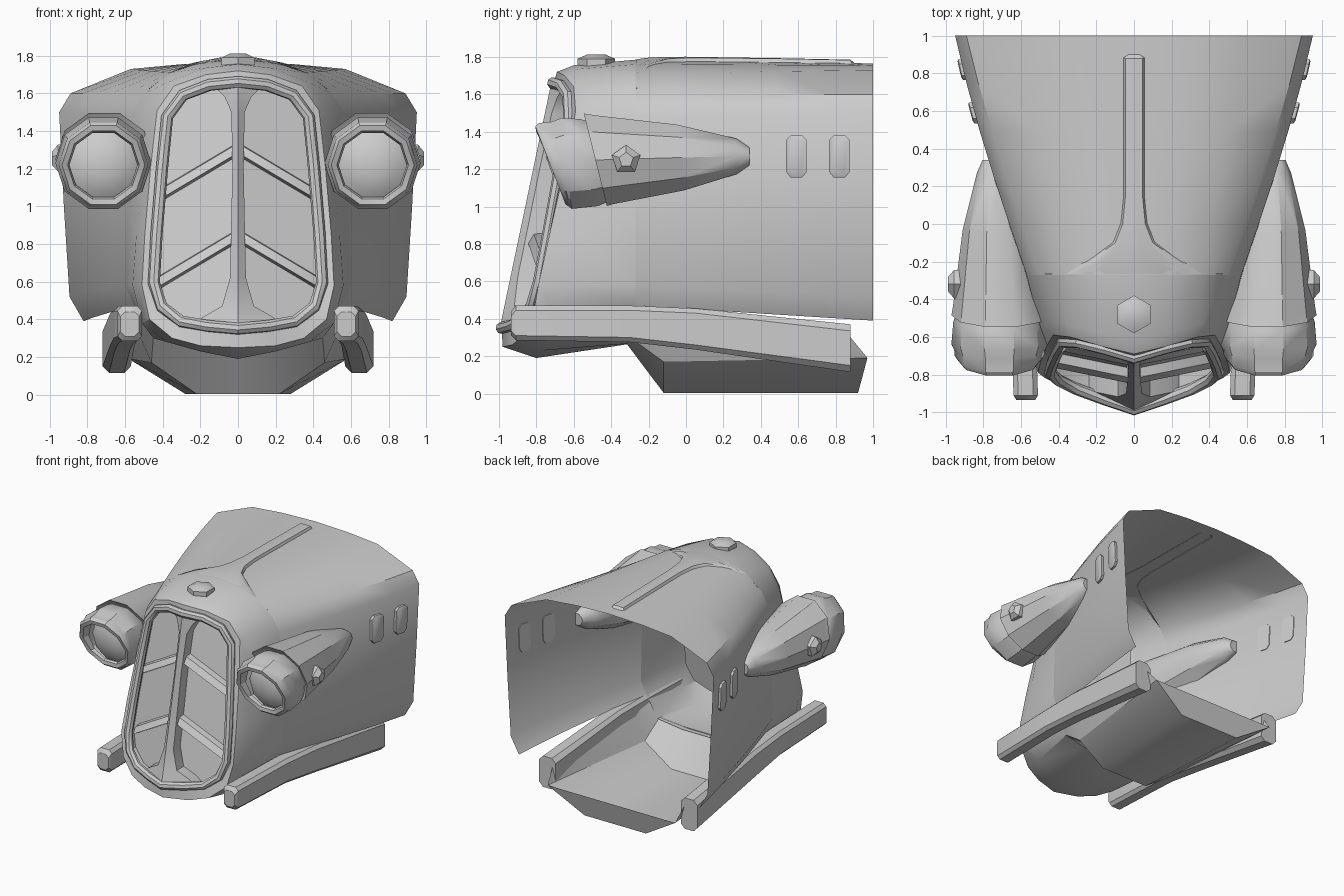
import bpy, bmesh
from math import sin, cos, pi
from mathutils import Vector

if "Cube" in bpy.data.objects:
    bpy.data.objects.remove(bpy.data.objects["Cube"])


def loft(name, rings, closed=False, cap0=False, cap1=False, mirror=False):
    """Skin a list of equal-length point rings; optionally mirror over x."""
    bm = bmesh.new()
    vs = [[bm.verts.new(p) for p in r] for r in rings]
    n = len(rings[0])
    for a, b in zip(vs, vs[1:]):
        for i in range(n if closed else n - 1):
            j = (i + 1) % n
            bm.faces.new((a[i], a[j], b[j], b[i]))
    if cap0:
        bm.faces.new(vs[0][::-1])
    if cap1:
        bm.faces.new(vs[-1])
    bmesh.ops.remove_doubles(bm, verts=bm.verts, dist=0.0005)
    bmesh.ops.recalc_face_normals(bm, faces=bm.faces)
    me = bpy.data.meshes.new(name)
    bm.to_mesh(me)
    bm.free()
    ob = bpy.data.objects.new(name, me)
    bpy.context.collection.objects.link(ob)
    if mirror:
        m = ob.modifiers.new("Mirror", 'MIRROR')
        m.use_clip = True
    return ob


def tube(name, pts, r, closed=False, mirror=False):
    """Round bar along a path (eight-sided), built from mitred rings."""
    pts = [Vector(p) for p in pts]
    n, rings = len(pts), []
    for i, p in enumerate(pts):
        a = pts[i - 1] if (i or closed) else p
        b = pts[(i + 1) % n] if (i < n - 1 or closed) else p
        t = (b - a).normalized()
        u = Vector((0, 1, 0.2))
        u = (u - t * u.dot(t)).normalized()
        v = t.cross(u)
        rings.append([p + r * (u * cos(k * pi / 4) + v * sin(k * pi / 4)) for k in range(8)])
    if closed:
        rings.append(rings[0])
    return loft(name, rings, True, not closed, not closed, mirror)


def lerp(a, b, t):
    return a + (b - a) * t


def prow(x, z, back=0.0):
    """Leaning V-shaped plane that carries the grille."""
    return (x, -0.985 + (z - 0.33) * 0.21 + 0.33 * abs(x) + back, z)


# Nose: half rings from the grille opening back to the hood
A = [(0, 1.68), (.16, 1.665), (.31, 1.61), (.40, 1.49), (.43, 1.2), (.46, .85),
     (.475, .58), (.43, .45), (.32, .37), (.17, .345), (0, .33)]
lip = [(0, -.69, 1.72), (.17, -.65, 1.70), (.34, -.60, 1.64), (.43, -.59, 1.51),
       (.465, -.65, 1.2), (.495, -.73, .85), (.51, -.79, .58), (.47, -.82, .40),
       (.35, -.88, .30), (.2, -.93, .26), (0, -.98, .25)]
shoulder = [(0, -.60, 1.755), (.18, -.58, 1.735), (.36, -.53, 1.665), (.455, -.52, 1.53),
            (.50, -.55, 1.3), (.54, -.61, .85), (.56, -.66, .58), (.51, -.68, .38),
            (.38, -.72, .28), (.2, -.77, .23), (0, -.80, .19)]
front = [(0, 1.785), (.2, 1.76), (.36, 1.71), (.5, 1.60), (.57, 1.48), (.59, 1.0),
         (.60, .58), (.55, .47), (.45, .3), (.22, .27), (0, .27)]
rear = [(0, 1.765), (.3, 1.755), (.57, 1.73), (.89, 1.60), (.95, 1.5), (.925, 1.0),
        (.895, .52), (.82, .39)]
Y0 = -0.27
loft("nose", [[prow(*p) for p in A], lip, shoulder, [(x, Y0, z) for x, z in front]], mirror=True)


# Hood: open shell widening to the rear
def hood(y):
    t = (y - Y0) / (1 - Y0)
    k = 1 + 0.11 * t * (1 - t)
    return [(lerp(a[0], b[0], t) * k, lerp(a[1], b[1], t)) for a, b in zip(front, rear)]


def hood_z(x, y):
    p = hood(y)
    for a, b in zip(p, p[1:5]):
        if x <= b[0]:
            return lerp(a[1], b[1], (x - a[0]) / (b[0] - a[0]))
    return p[4][1]


def hood_x(y, z):
    a, b = hood(y)[4:6]
    return lerp(a[0], b[0], (z - a[1]) / (b[1] - a[1]))


steps = [lerp(Y0, 1, i / 5) for i in range(6)]
loft("hood", [[(x, y, z) for x, z in hood(y)] for y in steps], mirror=True)

# Raised spine that flares into the nose
rows = []
for y, w, h in [(.9, .03, 0), (.88, .045, .018), (.5, .045, .02), (.15, .045, .02), (0, .06, .02),
                (-.1, .1, .018), (-.2, .24, .012), (-.265, .47, .002)]:
    row = [(w * k / 4, y, hood_z(w * k / 4, y) + h) for k in range(5)]
    rows.append(row + [(w + .012, y + .005, hood_z(w + .012, y) - .004)])
loft("hood_spine", rows, mirror=True)

# Grille: frame, recess wall, back panel, centre bar and chevron bars
inset = [(x * .94, lerp(1.0, z, .97)) for x, z in A]
loop = inset + [(-x, z) for x, z in inset[-2:0:-1]]
tube("grille_frame", [prow(x, z, -.005) for x, z in loop], 0.032, closed=True)
loft("grille_recess", [[prow(*p) for p in A], [prow(*p, .1) for p in A]], mirror=True)
loft("grille_panel", [[prow(x * k, z, .1) for k in (-1, 0, 1)] for x, z in A])
bar = [(.36, .24), (.41, .19), (.47, .085), (.62, .042), (1.2, .03), (1.5, .035), (1.58, .07), (1.64, .13)]
loft("grille_center_bar", [[prow(w, z, .1), prow(w, z, .01), prow(0, z, -.015),
                            prow(-w, z, .01), prow(-w, z, .1)] for z, w in bar])
for i, z in enumerate((1.31, .85)):
    ends = [(0, z), (.42, z - .25)]
    loft(f"grille_chevron_{i + 1}",
         [[prow(x, h + .03, .1), prow(x, h + .025, .05), prow(x, h - .025, .03), prow(x, h - .04, .1)]
          for x, h in ends], True, mirror=True)


# Headlights: ten-sided pods, bezel with leaning brow, domed lens
def disc(y, cx, cz, r, shear=0.0, n=10):
    return [(cx + r * cos(2 * pi * k / n), y - shear * sin(2 * pi * k / n),
             cz + r * sin(2 * pi * k / n)) for k in range(n)]


loft("headlight_pod", [disc(-.46, .71, 1.25, .22, .06), disc(-.485, .71, 1.25, .26, .065),
                       disc(-.44, .712, 1.25, .25, .05), disc(-.03, .725, 1.262, .185, .02),
                       disc(.27, .735, 1.268, .10), disc(.34, .755, 1.268, .05)],
     True, True, True, True)
loft("headlight_bezel", [disc(-.45, .715, 1.24, .22, .05), disc(-.52, .715, 1.235, .245, .05),
                         disc(-.64, .715, 1.23, .255, .03), disc(-.67, .715, 1.225, .24, .05),
                         disc(-.70, .715, 1.22, .238, .09), disc(-.725, .715, 1.22, .22, .085),
                         disc(-.72, .715, 1.22, .19, .085), disc(-.66, .715, 1.22, .18, .04)],
     True, mirror=True)
loft("headlight_lens", [disc(-.60, .715, 1.22, .19), disc(-.635, .715, 1.22, .14),
                        disc(-.655, .715, 1.22, .07), disc(-.66, .715, 1.22, .02)],
     True, False, True, True)

# Pentagonal stud on each pod, hexagonal cap on the nose
loft("pod_stud", [[(x, -.32 + r * sin(2 * pi * k / 5), 1.25 + r * cos(2 * pi * k / 5)) for k in range(5)]
                  for x, r in ((.88, .08), (.955, .08), (.988, .04))], True, True, True, True)
loft("nose_cap", [[(r * sin(pi * k / 3), -.48 + r * cos(pi * k / 3), z) for k in range(6)]
                  for z, r in ((1.73, .1), (1.79, .1), (1.812, .05))], True, True, True)

# Side vents: slim raised plates following the hood flank
for i, yc in enumerate((.59, .82)):
    shape = [(.03, 1.38), (.055, 1.355), (.055, 1.185), (.03, 1.155),
             (-.03, 1.155), (-.055, 1.185), (-.055, 1.355), (-.03, 1.38)]
    rings = []
    for off, s in ((-.008, 1), (.018, 1), (.024, .8)):
        rings.append([(hood_x(yc + dy * s, z) + off, yc + dy * s, 1.27 + (z - 1.27) * lerp(1, s, .4))
                      for dy, z in shape])
    loft(f"side_vent_{i + 1}", rings, True, True, True, True)


# Chassis rails: chamfered box sections dropping to the rear
def box(y, x0, x1, z0, z1, c=.025):
    return [(x0 + c, y, z0), (x1 - c, y, z0), (x1, y, z0 + c), (x1, y, z1 - c),
            (x1 - c, y, z1), (x0 + c, y, z1), (x0, y, z1 - c), (x0, y, z0 + c)]


loft("chassis_rail", [box(-.935, .525, .625, .31, .44), box(-.91, .51, .64, .285, .47),
                      box(-.3, .53, .66, .275, .47), box(.05, .55, .68, .235, .455),
                      box(.88, .57, .72, .115, .37, .035)], True, True, True, True)

# Belly pan with a sloped front and a low tilted rear plate
loft("belly_pan", [[(0, -.32, .27), (.22, -.32, .27), (.45, -.3, .3), (.54, -.28, .42)],
                   [(0, -.12, .004), (.22, -.12, .004), (.46, -.12, .17), (.57, -.12, .42)],
                   [(0, .92, .004), (.28, .92, .004), (.58, .97, .19), (.60, .88, .3)]], mirror=True)
loft("pan_rear_plate", [[(0, .92, .004), (.28, .92, .004)], [(0, .97, .19), (.58, .97, .19)]], mirror=True)

# Smooth shading with crisp edges
bpy.ops.object.select_all(action='SELECT')
bpy.context.view_layer.objects.active = bpy.data.objects["hood"]
bpy.ops.object.shade_smooth_by_angle(angle=0.6)
